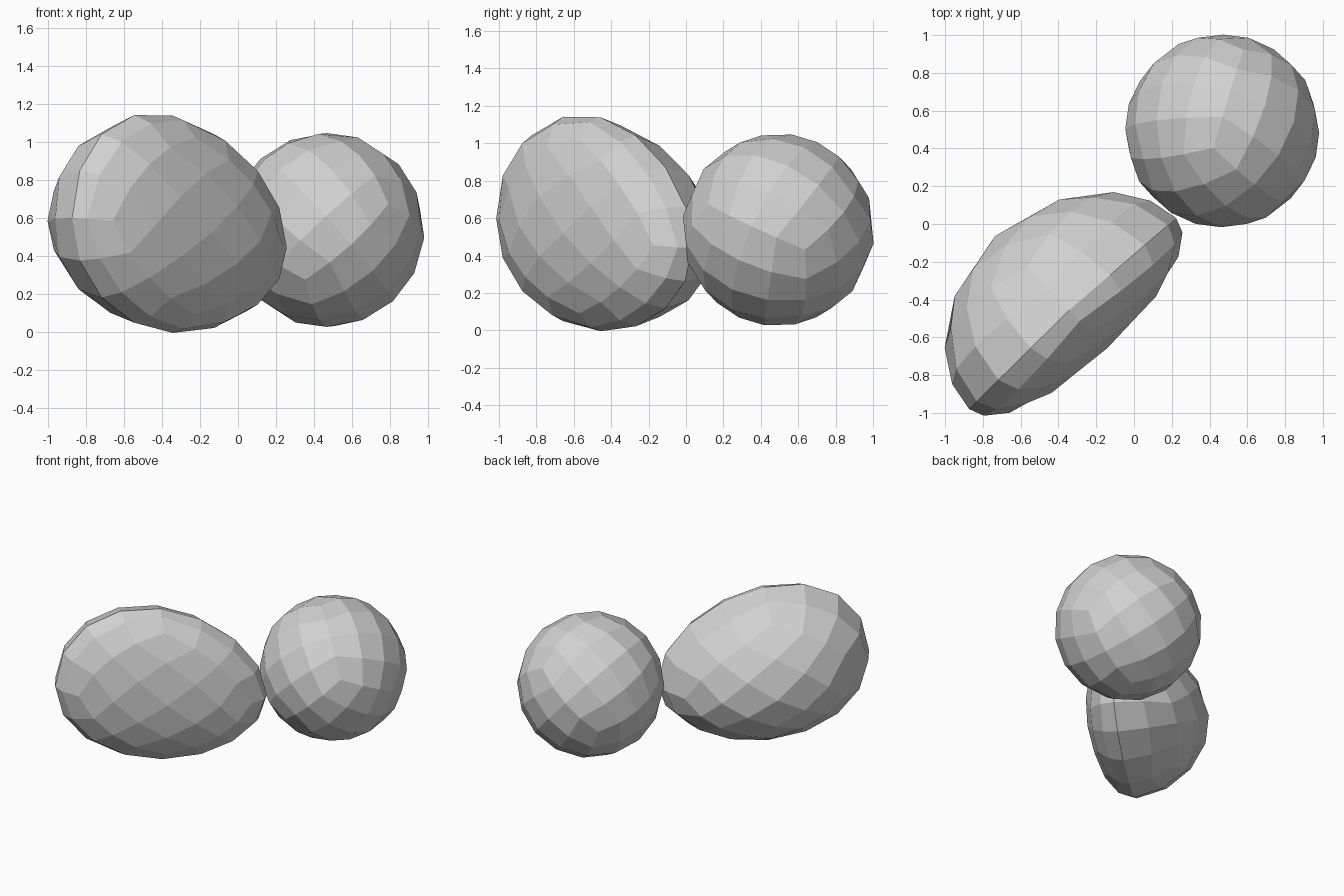
import bpy, bmesh
from mathutils import Vector, Matrix

if "Cube" in bpy.data.objects:
    bpy.data.objects.remove(bpy.data.objects["Cube"])

grey = bpy.data.materials.new("light_grey")
grey.diffuse_color = (0.64, 0.64, 0.64, 1)
grey.use_nodes = True
grey.node_tree.nodes["Principled BSDF"].inputs["Base Color"].default_value = grey.diffuse_color


def quad_ball(name, rotation, shape):
    """Cube subdivided twice into a 96-face unit ball, turned, then reshaped per vertex."""
    bm = bmesh.new()
    bmesh.ops.create_cube(bm, size=2)
    bmesh.ops.subdivide_edges(bm, edges=bm.edges[:], cuts=3, use_grid_fill=True)
    for v in bm.verts:
        # even angular spacing on each cube side
        p = Vector([{0.5: 0.4142}.get(round(abs(c), 2), abs(c)) * (1 if c > 0 else -1) for c in v.co])
        v.co = shape(rotation @ p.normalized())
    bmesh.ops.recalc_face_normals(bm, faces=bm.faces[:])
    mesh = bpy.data.meshes.new(name)
    bm.to_mesh(mesh)
    bm.free()
    mesh.materials.append(grey)
    obj = bpy.data.objects.new(name, mesh)
    bpy.context.collection.objects.link(obj)
    return obj


# round ball, turned so one cube corner points up and one to the front right
c_front = Vector((0.62, -0.70, 0.20)).normalized()
c_top = Vector((-0.13, -0.13, 0.98)).normalized()
az = (c_front - c_top).normalized()
diag = (c_front + c_top).normalized()
side = az.cross(diag)
ax, ay = (diag - side).normalized(), (diag + side).normalized()
turn = Matrix((ax, ay, az)).transposed()
quad_ball("round_ball", turn, lambda p: Vector((0.467, 0.493, 0.537)) + p * 0.515)

# egg: long axis along the diagonal, shallow front half, deep back half,
# slightly tilted and narrower towards the ball and towards the back
LONG = Vector((1, 1, 0)).normalized()
DEEP = Vector((-1, 1, 0)).normalized()
UP = Vector((0, 0, 1))
TILT = -0.14


def egg_shape(p):
    t = p.x * 0.745
    height = (0.625 if p.z > 0 else 0.53) * (1 - 0.09 * p.x) * (1 - 0.12 * max(p.y, 0))
    z = 0.57 * TILT * p.x + height * (1 - TILT ** 2) ** 0.5 * p.z
    n = p.y * (0.555 if p.y > 0 else 0.285) - (0.055 if p.x > 0 else 0.005) * p.x
    return LONG * (t - 0.565) + DEEP * (n - 0.08) + UP * (z + 0.52)


quad_ball("flattened_egg", Matrix.Rotation(0.785398, 3, 'Y'), egg_shape)
